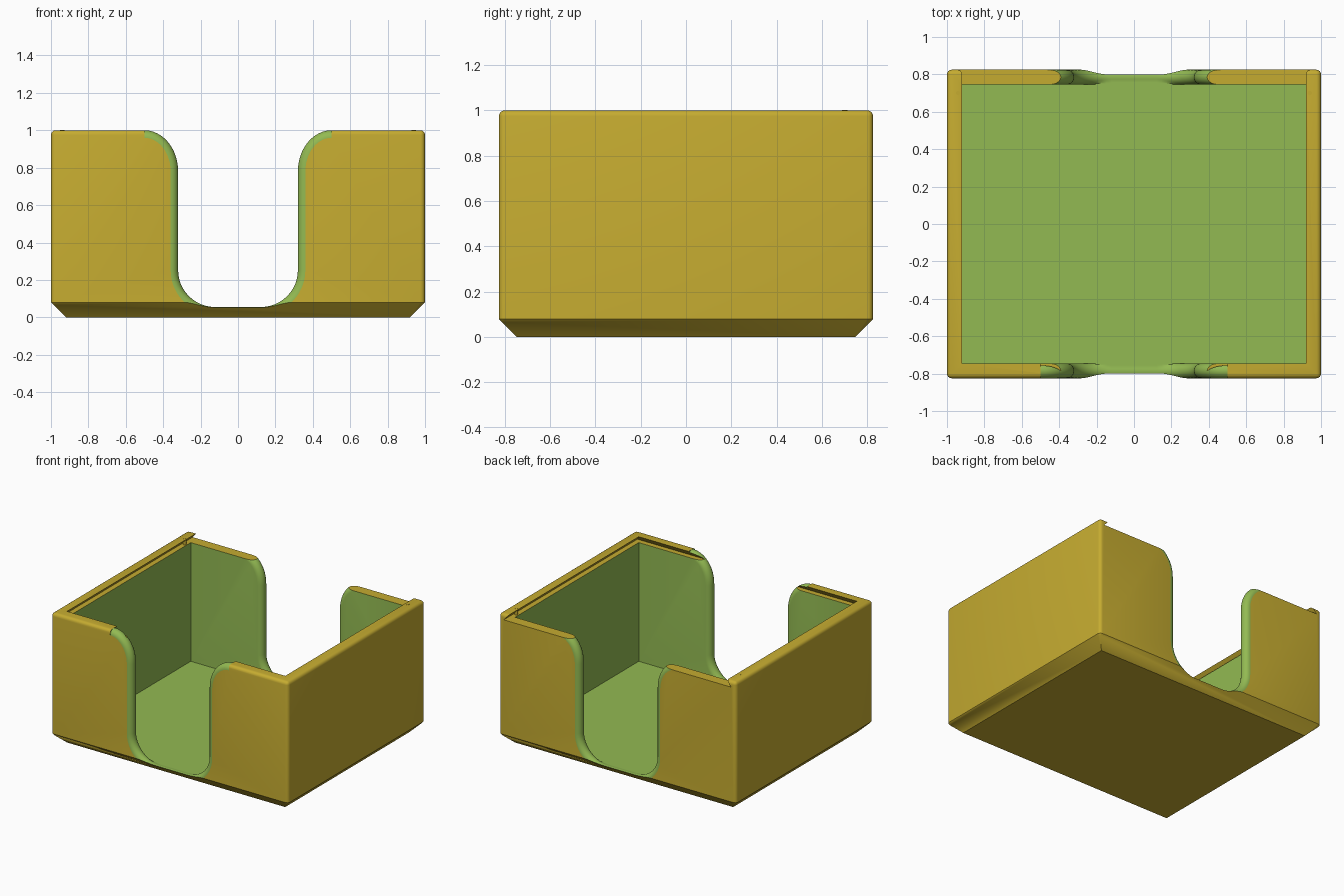
import bpy, bmesh, math

cube = bpy.data.objects.get("Cube")
if cube:
    bpy.data.objects.remove(cube, do_unlink=True)


def material(name, rgb):
    m = bpy.data.materials.new(name)
    m.use_nodes = True
    m.diffuse_color = (*rgb, 1)
    m.node_tree.nodes["Principled BSDF"].inputs["Base Color"].default_value = (*rgb, 1)
    return m


MATS = [material("gold", (0.56, 0.41, 0.03)), material("green", (0.29, 0.49, 0.085))]
GOLD, GREEN = 0, 1
WALL, FLOOR, LEDGE = 0.08, 0.05, 0.955
HX, HY = 1.0, 0.825
IX, IY = HX - WALL, HY - WALL


def loft(name, loops, mat, round_edges=None):
    """Closed solid skinned through equal-length loops of points."""
    bm = bmesh.new()
    rings = [[bm.verts.new(p) for p in loop] for loop in loops]
    n = len(rings[0])
    for a, b in zip(rings, rings[1:]):
        for i in range(n):
            j = (i + 1) % n
            bm.faces.new((a[i], a[j], b[j], b[i]))
    bm.faces.new(rings[0][::-1])
    bm.faces.new(rings[-1])
    bmesh.ops.recalc_face_normals(bm, faces=bm.faces)
    if round_edges:
        edges = [e for e in bm.edges if round_edges(*e.verts)]
        bmesh.ops.bevel(bm, geom=edges, offset=0.025, segments=4, profile=0.5, affect='EDGES')
    for f in bm.faces:
        f.material_index = mat
    me = bpy.data.meshes.new(name)
    bm.to_mesh(me)
    bm.free()
    for m in MATS:
        me.materials.append(m)
    ob = bpy.data.objects.new(name, me)
    bpy.context.collection.objects.link(ob)
    return ob


def rect(x, y0, y1, z):
    return [(-x, y0, z), (x, y0, z), (x, y1, z), (-x, y1, z)]


def activate(ob):
    bpy.ops.object.select_all(action='DESELECT')
    ob.select_set(True)
    bpy.context.view_layer.objects.active = ob


def cut(ob, cutter):
    cutter.hide_render = True
    mod = ob.modifiers.new("cut", 'BOOLEAN')
    mod.operation, mod.solver, mod.object = 'DIFFERENCE', 'EXACT', cutter
    activate(ob)
    bpy.ops.object.modifier_apply(modifier=mod.name)
    bpy.data.objects.remove(cutter, do_unlink=True)


def notch_outline(d):
    """Thumb notch outline grown outward by d, as (x, z) points."""
    half, steps = [], 12
    for i in range(steps + 1):          # flared shoulder
        a = math.pi / 2 * (1 - i / steps)
        nx, nz = math.cos(a) / 0.18, math.sin(a) / 0.22
        k = d / math.hypot(nx, nz)
        half.append((-0.5 + 0.18 * math.cos(a) - nx * k, 0.78 + 0.22 * math.sin(a) - nz * k))
    for i in range(steps + 1):          # rounded lower corner
        a = math.pi / 2 * i / steps
        half.append((-0.12 - (0.2 + d) * math.cos(a), 0.25 - (0.195 + d) * math.sin(a)))
    half = [(x, max(z, FLOOR + 0.002)) for x, z in half]
    half.insert(0, (-0.5, 1.2))
    return half + [(-x, z) for x, z in reversed(half)]


# Tray body with chamfered base and softened corners
tray = loft("tray", [rect(IX, -IY, IY, 0), rect(HX, -HY, HY, WALL), rect(HX, -HY, HY, 1)], GOLD,
            lambda a, b: a.co.z + b.co.z > 1)

# Card cavity
cut(tray, loft("cavity_cutter", [rect(IX, -IY, IY, FLOOR), rect(IX, -IY, IY, 1.2)], GREEN))

# Dovetail lid channel, open at the back
cut(tray, loft("lid_channel_cutter", [rect(IX + 0.04, -IY - 0.04, 1, LEDGE),
                                      rect(IX, -IY, 1, 1.0), rect(IX, -IY, 1, 1.2)], GOLD))

# Thumb notches with a bullnose edge, front and back
R = WALL / 2
for side in (-1, 1):
    loops = []
    for i in range(-7, 8):
        a = math.pi / 2 * max(-6, min(6, i)) / 6
        t = R * math.sin(a) + (0.02 if i == 7 else -0.005 if i == -7 else 0)
        d = R * (1 - math.cos(a))
        loops.append([(x, side * (IY + R + t), z) for x, z in notch_outline(d)])
    cut(tray, loft("notch_cutter", loops, GREEN))

activate(tray)
bpy.ops.object.shade_smooth_by_angle(angle=math.radians(30))

# Small lid detents in the channel
for name, side in (("left_detent", 1), ("right_detent", -1)):
    ring = [(0.012 * math.cos(k * math.pi / 6), 0.012 * math.sin(k * math.pi / 6)) for k in range(12)]
    loft(name, [[(side * 0.94 + x, 0.7 + y, z) for x, y in ring] for z in (LEDGE - 0.01, 1.001)], GOLD)
